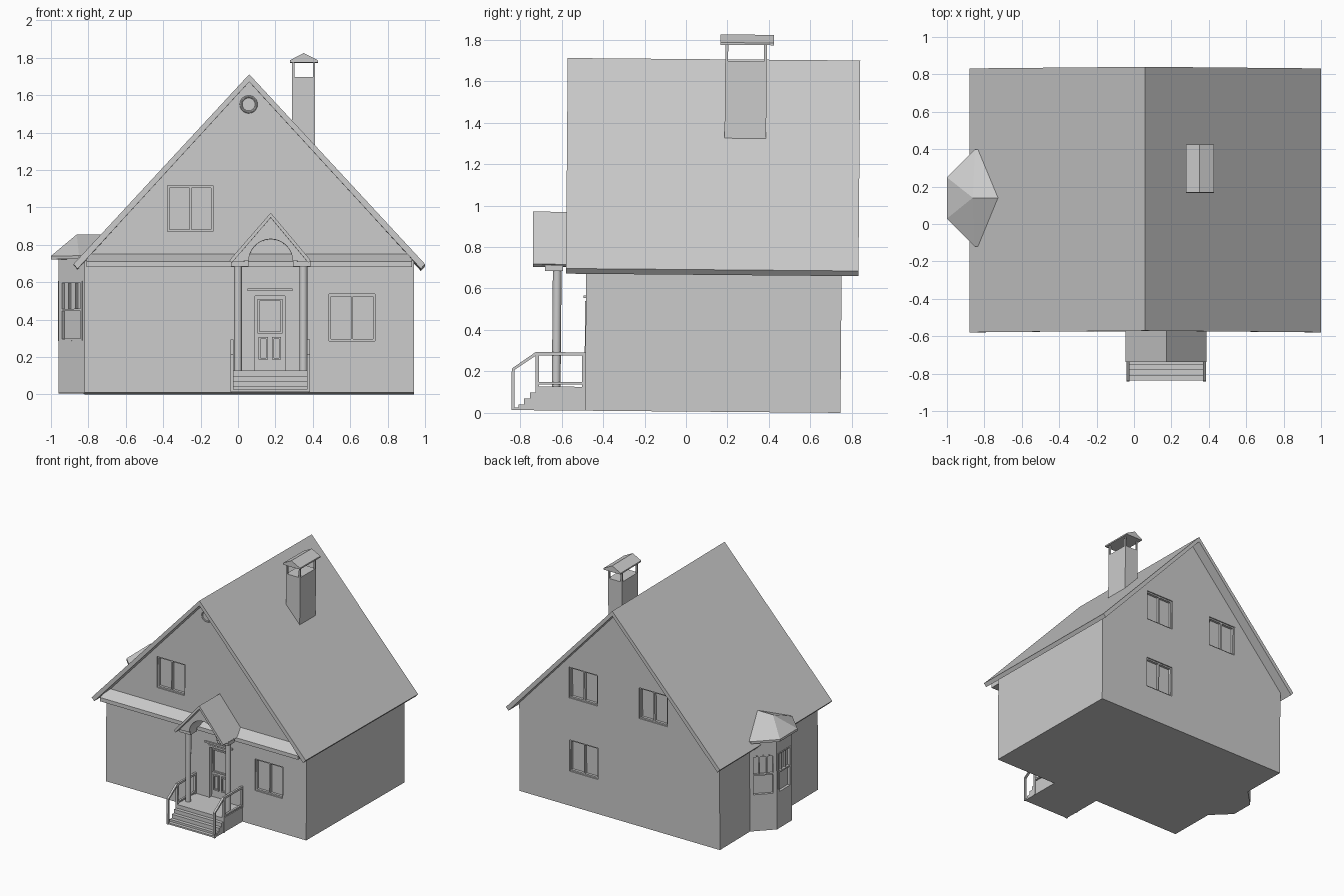
import bpy, bmesh
from math import pi, cos, sin, radians
from mathutils import Matrix, Vector

if "Cube" in bpy.data.objects:
    bpy.data.objects.remove(bpy.data.objects["Cube"])


def finish(name, bm, matrix=None):
    bmesh.ops.recalc_face_normals(bm, faces=bm.faces)
    if matrix:
        bm.transform(matrix)
    me = bpy.data.meshes.new(name)
    bm.to_mesh(me)
    bm.free()
    ob = bpy.data.objects.new(name, me)
    bpy.context.collection.objects.link(ob)
    return ob


def prism(name, pts, a, b, axis):
    """Extrude a 2D outline from a to b along the axis."""
    place = {'x': lambda p, t: (t, p[0], p[1]),
             'y': lambda p, t: (p[0], t, p[1]),
             'z': lambda p, t: (p[0], p[1], t)}[axis]
    bm = bmesh.new()
    lo = [bm.verts.new(place(p, a)) for p in pts]
    hi = [bm.verts.new(place(p, b)) for p in pts]
    bm.faces.new(lo)
    bm.faces.new(hi)
    n = len(pts)
    for i in range(n):
        j = (i + 1) % n
        bm.faces.new((lo[i], lo[j], hi[j], hi[i]))
    return finish(name, bm)


def boxes(name, specs, matrix=None):
    """One object from boxes given as x0, x1, y0, y1, z0, z1."""
    bm = bmesh.new()
    for x0, x1, y0, y1, z0, z1 in specs:
        m = Matrix.Translation(((x0 + x1) / 2, (y0 + y1) / 2, (z0 + z1) / 2))
        bmesh.ops.create_cube(bm, size=1, matrix=m @ Matrix.Diagonal((x1 - x0, y1 - y0, z1 - z0, 1)))
    return finish(name, bm, matrix)


def cut(ob, cutter):
    mod = ob.modifiers.new("recess", 'BOOLEAN')
    mod.operation, mod.solver, mod.object = 'DIFFERENCE', 'EXACT', cutter
    bpy.context.view_layer.objects.active = ob
    bpy.ops.object.modifier_apply(modifier=mod.name)
    bpy.data.objects.remove(cutter)


def smooth(ob):
    bpy.ops.object.select_all(action='DESELECT')
    ob.select_set(True)
    bpy.context.view_layer.objects.active = ob
    bpy.ops.object.shade_smooth_by_angle(angle=radians(40))


def window(name, wall, x, y, z0, z1, w, angle=0, depth=0.03, sash=False):
    """Recess the wall and fit a frame; sash adds a transom and upper bars."""
    m = Matrix.Translation((x, y, 0)) @ Matrix.Rotation(angle, 4, 'Z')
    h, t = w / 2, 0.011
    cut(wall, boxes("cutter", [(-h, h, -0.05, depth, z0, z1)], m))
    f0, f1 = depth - 0.02, depth + 0.005
    bars = [(-h, -h + t, f0, f1, z0, z1), (h - t, h, f0, f1, z0, z1),
            (-h + t, h - t, f0, f1, z0, z0 + t), (-h + t, h - t, f0, f1, z1 - t, z1)]
    if sash:
        zm = (z0 + z1) / 2
        bars.append((-h + t, h - t, f0, f1, zm, zm + t))
        bars += [(c - .004, c + .004, f0 + .006, f1, zm + t, z1 - t) for c in (-w / 6, w / 6)]
    else:
        bars.append((-t / 2, t / 2, f0, f1, z0 + t, z1 - t))
    boxes(name, bars, m)


FRONT, BACK, RIDGE = -0.487, 0.745, 0.06

# House body with gables, and the steep main roof
body = prism("house_walls", [(-.82, 0), (.94, 0), (.94, .70), (RIDGE, 1.665), (-.82, .70)], FRONT, BACK, 'y')
prism("main_roof", [(-.88, .685), (RIDGE, 1.70), (1.0, .685), (.978, .66), (RIDGE, 1.66), (-.858, .66)],
      -.585, .826, 'y')
prism("front_skirt_roof", [(FRONT + .01, .745), (-.58, .70), (-.58, .67), (FRONT + .01, .67)], -.81, .93, 'x')

# Windows on the front and back walls
LOW, HIGH = (.275, .525), (.86, 1.105)
window("front_lower_window", body, .61, FRONT, *LOW, .245)
window("front_upper_window", body, -.255, FRONT, *HIGH, .245)
window("back_lower_window", body, .375, BACK, *LOW, .25, pi)
window("back_upper_window_a", body, .375, BACK, *HIGH, .25, pi)
window("back_upper_window_b", body, -.24, BACK, *HIGH, .25, pi)

# Round attic window
bpy.ops.mesh.primitive_torus_add(major_radius=.041, minor_radius=.007, major_segments=32, minor_segments=8)
ring = bpy.context.object
ring.name = "round_window_ring"
ring.data.transform(Matrix.Translation((RIDGE - .003, FRONT, 1.54)) @ Matrix.Rotation(pi / 2, 4, 'X'))
smooth(ring)

# Front door in a shallow recess
DX = .172
cut(body, boxes("cutter", [(DX - .093, DX + .093, -.6, FRONT + .025, .115, .53)]))
boxes("door_frame", [(DX - .093, DX - .08, FRONT - .004, FRONT + .03, .115, .53),
                     (DX + .08, DX + .093, FRONT - .004, FRONT + .03, .115, .53),
                     (DX - .08, DX + .08, FRONT - .004, FRONT + .03, .515, .53),
                     (DX - .12, DX + .12, FRONT - .012, FRONT + .01, .543, .556)])
dy0, dy1 = FRONT + .012, FRONT + .03
panels = []
for x0, x1, z0, z1 in ((DX - .068, DX + .066, .315, .50), (DX - .062, DX - .012, .175, .295),
                       (DX + .010, DX + .058, .175, .295)):
    t = .01
    panels += [(x0, x0 + t, dy0, dy1, z0, z1), (x1 - t, x1, dy0, dy1, z0, z1),
               (x0 + t, x1 - t, dy0, dy1, z0, z0 + t), (x0 + t, x1 - t, dy0, dy1, z1 - t, z1)]
boxes("door_panels", panels)

# Porch landing and steps as one stair profile
stair = [(FRONT + .01, 0), (FRONT + .01, .115), (-.725, .115)]
for i in range(1, 4):
    y, z = -.725 - .028 * (i - 1), .115 - .029 * i
    stair += [(y, z), (y - .028, z)]
stair.append((-.809, 0))
prism("porch_steps", stair, -.035, .38, 'x')
boxes("step_base", [(-.035, .38, -.836, -.80, 0, .012)])

# Railings on both sides of the porch
for side, x in (("left", -.032), ("right", .377)):
    a, b = x - .008, x + .008
    boxes(side + "_railing", [(a, b, -.727, -.711, 0, .27), (a, b, -.503, FRONT, .115, .27),
                              (a, b, -.727, FRONT, .265, .281), (a, b, -.711, FRONT, .125, .137),
                              (a, b, -.842, -.828, 0, .195)])
    prism(side + "_sloped_rail", [(-.842, .185), (-.842, .20), (-.727, .281), (-.727, .263)], a, b, 'x')

# Columns and capitals
for side, s in (("left", -1), ("right", 1)):
    cx = .175 + s * .175
    circle = [(cx + .021 * cos(i * pi / 8), -.627 + .021 * sin(i * pi / 8)) for i in range(16)]
    smooth(prism(side + "_column", circle, .11, .675, 'z'))
    x0, x1 = sorted((.175 + s * .118, .175 + s * .212))
    boxes(side + "_capital", [(x0, x1, -.685, -.60, .672, .70)])

# Porch canopy: arched gable block under a small pitched roof
arch = [(.175 + .118 * cos(i * pi / 16), .70 + .118 * sin(i * pi / 16)) for i in range(17)]
prism("canopy_arch", [(-.037, .698), (.175, .945), (.387, .698)] + arch, -.70, FRONT + .005, 'y')
prism("canopy_roof", [(-.045, .705), (.175, .958), (.388, .705), (.375, .692), (.175, .932), (-.032, .692)],
      -.745, FRONT + .005, 'y')

# Three-sided bay with sash windows
CY = .133
bay = prism("bay_walls", [(-.80, CY - .235), (-.82, CY - .235), (-.96, CY - .095), (-.96, CY + .095),
                          (-.82, CY + .235), (-.80, CY + .235)], 0, .72, 'z')
window("bay_front_window", bay, -.89, CY - .165, .28, .60, .165, -pi / 4, .018, True)
window("bay_middle_window", bay, -.96, CY, .28, .60, .155, -pi / 2, .018, True)
window("bay_back_window", bay, -.89, CY + .165, .28, .60, .165, -3 * pi / 4, .018, True)

# Hipped bay roof running back into the main roof
bm = bmesh.new()
eave = [(-.70, -.26), (-.85, -.26), (-1.0, -.11), (-1.0, .11), (-.85, .26), (-.70, .26)]
lo = [bm.verts.new((x, CY + y, .716)) for x, y in eave]
hi = [bm.verts.new((x, CY + y, .734)) for x, y in eave]
peak, back = bm.verts.new((-.862, CY, .85)), bm.verts.new((-.70, CY, .85))
bm.faces.new(lo)
for i in range(5):
    bm.faces.new((lo[i], lo[i + 1], hi[i + 1], hi[i]))
for i in (1, 2, 3):
    bm.faces.new((hi[i], hi[i + 1], peak))
bm.faces.new((hi[0], hi[1], peak, back))
bm.faces.new((hi[4], hi[5], back, peak))
bm.faces.new((lo[5], lo[0], hi[0], back, hi[5]))
finish("bay_roof", bm)

# Chimney with an open top on corner posts and a pitched cap
boxes("chimney_stack", [(.29, .412, .175, .375, 1.29, 1.692)])
boxes("chimney_posts", [(x, x + .011, y, y + .014, 1.69, 1.775) for x in (.29, .401) for y in (.175, .361)])
prism("chimney_cap", [(.277, 1.77), (.277, 1.781), (.351, 1.82), (.427, 1.781), (.427, 1.77)], .152, .41, 'y')

# The whole house leans back very slightly
lean = Matrix.Translation((0, 0, .0065)) @ Matrix.Rotation(-.0085, 4, 'X')
for ob in bpy.data.objects:
    ob.data.transform(lean)
